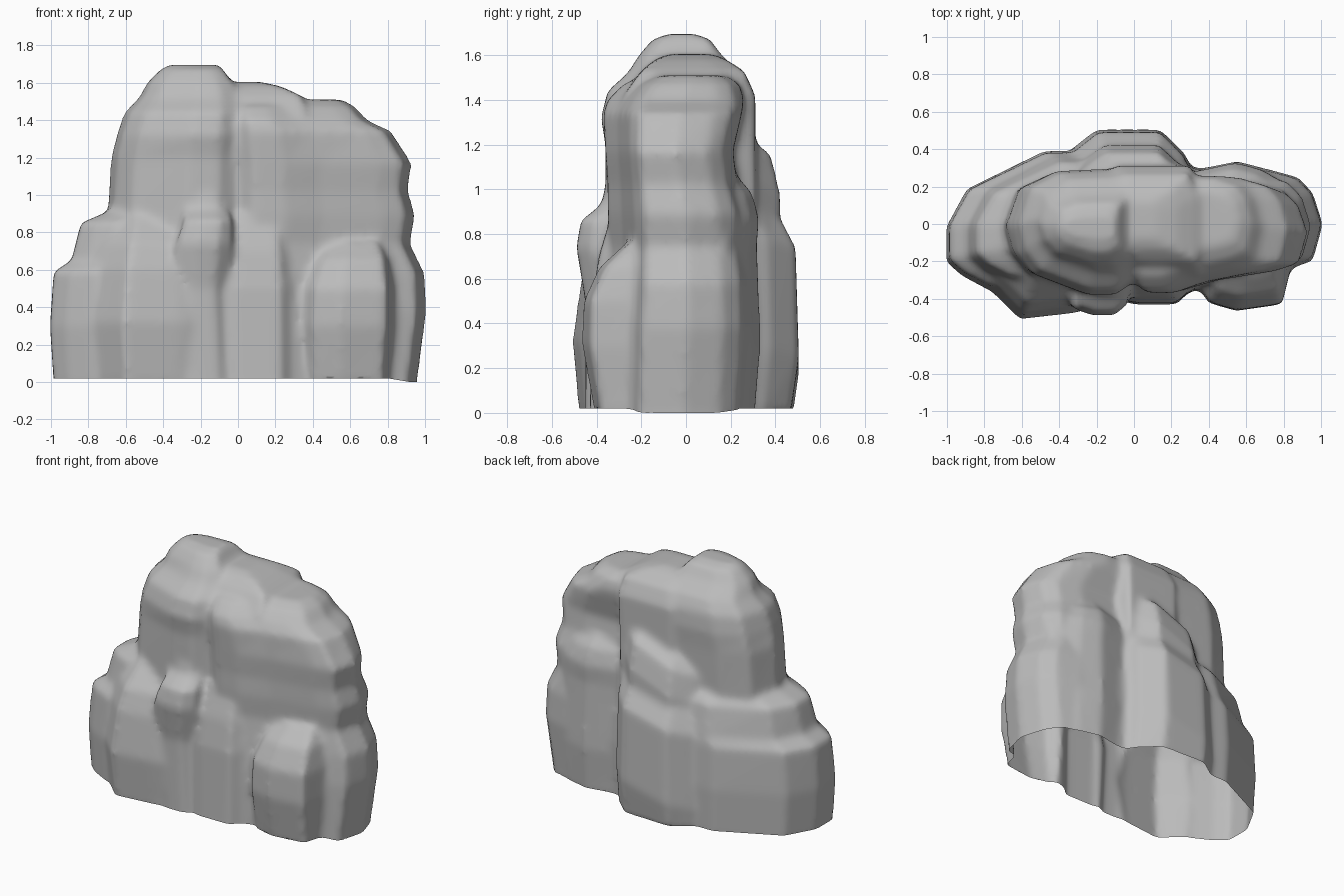
import bpy
import bmesh

cube = bpy.data.objects.get("Cube")
if cube:
    bpy.data.objects.remove(cube, do_unlink=True)

# Single stone colour
stone = bpy.data.materials.new("grey stone")
stone.use_nodes = True
stone.diffuse_color = (.5, .5, .5, 1)
stone.node_tree.nodes["Principled BSDF"].inputs["Base Color"].default_value = stone.diffuse_color


def add_lobe(bm, plan, levels, tilt=0):
    """Loft one closed rock lobe from a unit plan outline.

    Each level is (z, left, right, front, back); tilt lowers the left side.
    """
    buried = (-.15,) + levels[0][1:]
    rings = []
    for z, left, right, front, back in [buried] + levels:
        ring = []
        for u, v in plan:
            x = (left + right) / 2 + u * (right - left) / 2
            y = (front + back) / 2 + v * (back - front) / 2
            ring.append(bm.verts.new((x, y, z + tilt * (x - right))))
        rings.append(ring)
    count = len(plan)
    for lower, upper in zip(rings, rings[1:]):
        for i in range(count):
            j = (i + 1) % count
            bm.faces.new((lower[i], lower[j], upper[j], upper[i]))
    bm.faces.new(list(reversed(rings[0])))
    bm.faces.new(rings[-1])


bm = bmesh.new()

# Tall column with the peak
peak_plan = [(-1, .1), (-.9, -.35), (-.65, -.68), (.2, -1), (.65, -1),
             (1, -.75), (1, .9), (.8, 1), (-.3, .95), (-.8, .7)]
add_lobe(bm, peak_plan,
         [(0, -.7, .02, -.4, .3), (.9, -.7, .02, -.36, .28),
          (1.2, -.68, .02, -.36, .29), (1.32, -.65, .02, -.38, .3),
          (1.44, -.61, .02, -.35, .29), (1.52, -.53, 0, -.26, .25),
          (1.6, -.49, -.03, -.21, .16), (1.67, -.42, -.08, -.15, .11),
          (1.695, -.38, -.1, -.08, .04)])

# Broad column on the other side of the front groove
broad_plan = [(-1, -.7), (-.72, -1), (-.4, -1), (0, -.8), (.65, -.62), (.9, -.48),
              (1, .1), (.9, .6), (.75, .85), (.4, 1), (-1, 1)]
add_lobe(bm, broad_plan,
         [(0, -.05, .96, -.38, .28), (.38, -.05, 1.01, -.37, .3),
          (.58, -.05, 1, -.35, .29), (.74, -.05, .92, -.34, .27),
          (.89, -.05, .95, -.35, .27), (1.02, -.05, .91, -.35, .23),
          (1.17, -.05, .93, -.36, .21), (1.34, -.05, .82, -.37, .25),
          (1.4, -.05, .69, -.35, .26), (1.47, -.05, .63, -.28, .24),
          (1.51, 0, .56, -.18, .18)])

# Saddle joining the two columns
saddle_plan = [(-1, -1), (1, -1), (1, .5), (.8, 1), (-.6, 1), (-1, .8)]
add_lobe(bm, saddle_plan,
         [(0, -.2, .32, -.28, .31), (1.42, -.2, .36, -.28, .31),
          (1.53, -.15, .34, -.2, .26), (1.58, -.1, .23, -.14, .18),
          (1.605, -.08, .12, -.08, .12)])

# Stepped shoulder with a slanting rear face
shoulder_plan = [(-1, -.1), (-1, -.6), (-.85, -.8), (-.6, -1), (1, -1),
                 (1, 1), (-.05, 1), (-.8, .45)]
add_lobe(bm, shoulder_plan,
         [(0, -.985, .1, -.34, .38), (.3, -1.005, .1, -.35, .39),
          (.59, -.985, .1, -.33, .38), (.65, -.89, .1, -.31, .37),
          (.85, -.84, .1, -.28, .33), (.91, -.7, .1, -.24, .28)])

# Wedge boulder at the front
wedge_plan = [(-1, 1), (-1, -.2), (-.6, -.63), (-.27, -1), (.75, -.87), (1, -.8), (1, 1)]
add_lobe(bm, wedge_plan,
         [(0, -.8, -.25, -.48, 0), (.32, -.82, -.25, -.51, 0),
          (.6, -.78, -.26, -.47, 0), (.74, -.74, -.28, -.42, 0),
          (.9, -.68, -.3, -.28, 0)])

# Overhanging front buttress beside the groove
buttress_plan = [(-1, 1), (-1, -.85), (-.3, -1), (.5, -1), (1, -.75), (1, 1)]
add_lobe(bm, buttress_plan,
         [(0, -.34, -.03, -.45, 0), (.5, -.34, -.06, -.45, 0),
          (.74, -.33, -.03, -.49, 0), (.86, -.29, -.03, -.47, 0),
          (.93, -.28, -.05, -.38, 0), (1.15, -.25, -.1, -.33, 0)])

# Narrow front column
column_plan = [(-1, 1), (-1, -.9), (-.7, -1), (.6, -1), (1, -.65), (1, 1)]
add_lobe(bm, column_plan,
         [(0, -.06, .3, -.43, 0), (.5, -.06, .3, -.42, 0),
          (.7, -.04, .28, -.39, 0), (.9, 0, .25, -.33, 0)])

# Rounded front block
block_plan = [(-1, 1), (-1, -.5), (-.8, -.82), (-.2, -1), (.8, -.85), (1, 0), (1, 1)]
add_lobe(bm, block_plan,
         [(0, .36, .82, -.41, 0), (.3, .35, .84, -.465, 0),
          (.5, .36, .84, -.46, 0), (.65, .41, .82, -.39, 0),
          (.75, .47, .78, -.28, 0)])

# Rear buttress in two slanting ledges
rear_plan = [(-1, -1), (1, -1), (1, .1), (.85, .5), (.47, 1), (-.53, 1),
             (-.82, .7), (-1, .5)]
add_lobe(bm, rear_plan,
         [(0, -.36, .32, 0, .46), (.3, -.36, .32, 0, .505),
          (.79, -.34, .31, 0, .49), (.95, -.31, .29, 0, .4)], tilt=.25)
add_lobe(bm, rear_plan,
         [(0, -.3, .3, 0, .42), (1.05, -.3, .29, 0, .42),
          (1.22, -.28, .28, 0, .38), (1.29, -.24, .24, 0, .27)], tilt=.4)

# Rear block
rear_block_plan = [(-1, -1), (1, -1), (.87, .15), (.3, .76), (-.2, 1), (-1, .7)]
add_lobe(bm, rear_block_plan,
         [(0, .3, .92, 0, .31), (.3, .3, .93, 0, .335), (.75, .31, .9, 0, .32),
          (.87, .32, .88, 0, .33), (.98, .34, .82, 0, .3), (1.1, .38, .7, 0, .2)])

bmesh.ops.recalc_face_normals(bm, faces=bm.faces)
mesh = bpy.data.meshes.new("rock_formation")
bm.to_mesh(mesh)
bm.free()
rock = bpy.data.objects.new("rock_formation", mesh)
bpy.context.collection.objects.link(rock)

# Fuse the lobes into one weathered skin
remesh = rock.modifiers.new("fuse", 'REMESH')
remesh.mode = 'VOXEL'
remesh.voxel_size = .022
smooth = rock.modifiers.new("weather", 'SMOOTH')
smooth.factor = .5
smooth.iterations = 6
fused = bpy.data.meshes.new_from_object(
    rock.evaluated_get(bpy.context.evaluated_depsgraph_get()))
rock.modifiers.clear()
rock.data = fused

# Open the underside
bm = bmesh.new()
bm.from_mesh(fused)
bmesh.ops.bisect_plane(bm, geom=bm.verts[:] + bm.edges[:] + bm.faces[:], dist=.0001,
                       plane_co=(0, 0, 0), plane_no=(0, 0, 1), clear_inner=True)

# The rim dips slightly at one end
for v in bm.verts:
    rim = .02 * min(1, max(0, (.92 - v.co.x) / .12))
    v.co.z = max(v.co.z, rim)
bmesh.ops.remove_doubles(bm, verts=bm.verts, dist=.002)
for face in bm.faces:
    face.smooth = True
    face.material_index = 0
bm.to_mesh(fused)
bm.free()
fused.materials.clear()
fused.materials.append(stone)
